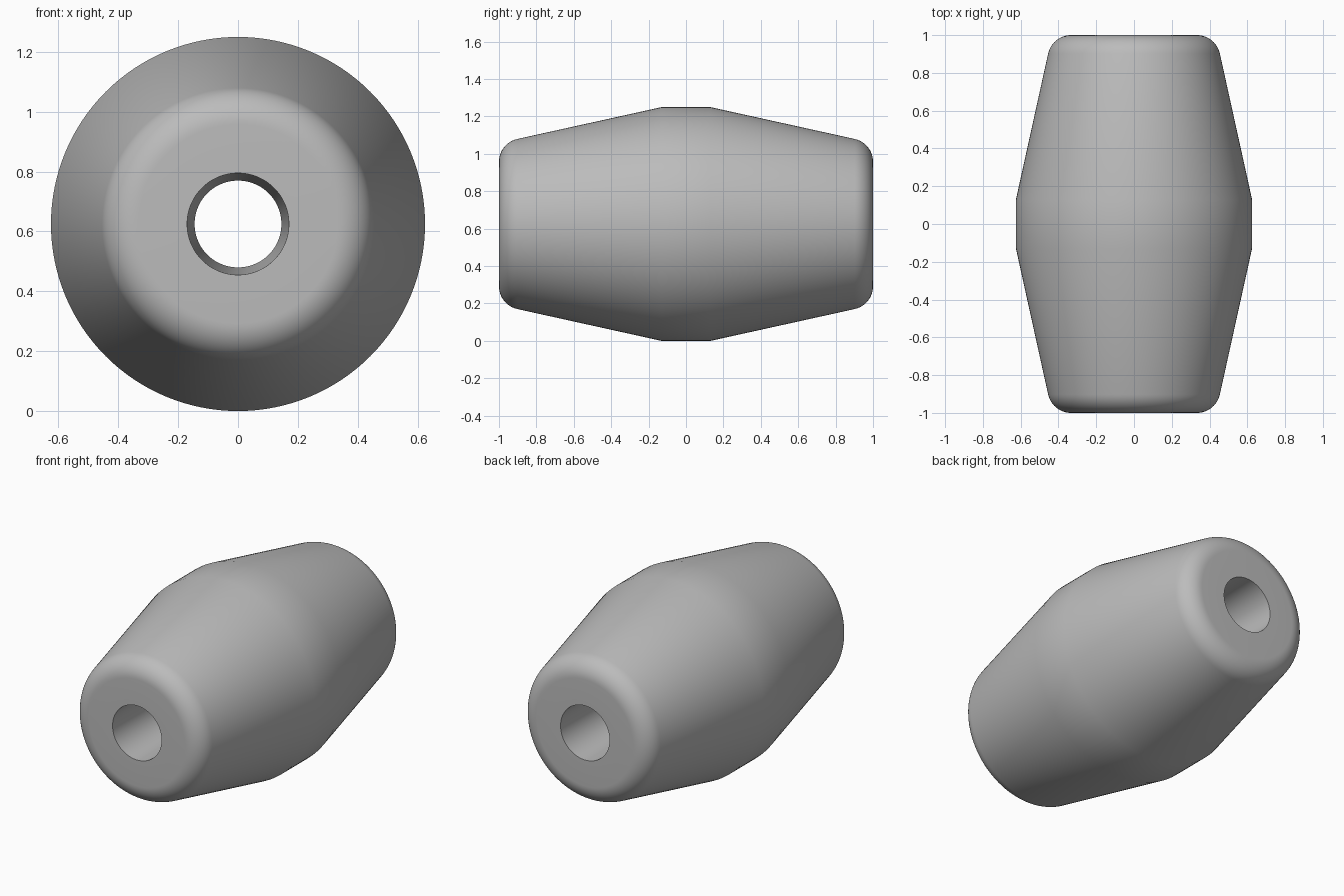
import bpy, bmesh, math
from mathutils import Matrix, Vector

cube = bpy.data.objects.get("Cube")
if cube:
    bpy.data.objects.remove(cube, do_unlink=True)

SEGMENTS = 128
HALF_LENGTH = 1.0
BELLY_RADIUS = 0.625
BELLY_HALF = 0.13
END_RADIUS = 0.433        # cone radius where it would meet the end plane
BORE_END, BORE_MID = 0.17, 0.145
TRIM = 0.1                # length the rounded rim takes from each side
ARC_STEPS = 12

# Plain grey material
grey = bpy.data.materials.new("plain_grey")
grey.use_nodes = True
color = (0.5, 0.5, 0.5, 1)
grey.diffuse_color = color
grey.node_tree.nodes["Principled BSDF"].inputs["Base Color"].default_value = color


def rounded_corner(before, corner, after, trim, steps):
    """Points of the arc tangent to both sides of a corner."""
    a, b = (before - corner).normalized(), (after - corner).normalized()
    half = a.angle(b) / 2
    radius = trim * math.tan(half)
    center = corner + (a + b).normalized() * trim / math.cos(half)
    start, end = corner + a * trim - center, corner + b * trim - center
    turn = math.pi - 2 * half
    return [center + (start * math.sin((1 - t) * turn) + end * math.sin(t * turn)) / math.sin(turn)
            for t in (i / steps for i in range(steps + 1))]


# Half profile as (radius, distance along the axis), from belly to bore middle
belly = Vector((BELLY_RADIUS, BELLY_HALF))
corner = Vector((END_RADIUS, HALF_LENGTH))
bore_rim = Vector((BORE_END, HALF_LENGTH))
half = [belly] + rounded_corner(belly, corner, bore_rim, TRIM, ARC_STEPS) + [bore_rim]
mirrored = [Vector((p.x, -p.y)) for p in reversed(half)]
profile = half + [Vector((BORE_MID, 0))] + mirrored

# Revolve the closed profile around the y axis
bm = bmesh.new()
verts = [bm.verts.new((p.x, p.y, 0)) for p in profile]
edges = [bm.edges.new((v, verts[(i + 1) % len(verts)])) for i, v in enumerate(verts)]
bmesh.ops.spin(bm, geom=verts + edges, cent=(0, 0, 0), axis=(0, 1, 0),
               angle=math.tau, steps=SEGMENTS, use_merge=True)
bmesh.ops.remove_doubles(bm, verts=bm.verts, dist=0.0001)
bmesh.ops.recalc_face_normals(bm, faces=bm.faces)
bmesh.ops.transform(bm, matrix=Matrix.Translation((0, 0, BELLY_RADIUS)), verts=bm.verts)

mesh = bpy.data.meshes.new("barrel_bead")
bm.to_mesh(mesh)
bm.free()
mesh.materials.append(grey)
bead = bpy.data.objects.new("barrel_bead", mesh)
bpy.context.collection.objects.link(bead)

# Smooth body with crisp bore rims
bpy.context.view_layer.objects.active = bead
bead.select_set(True)
bpy.ops.object.shade_smooth_by_angle(angle=math.radians(30))
